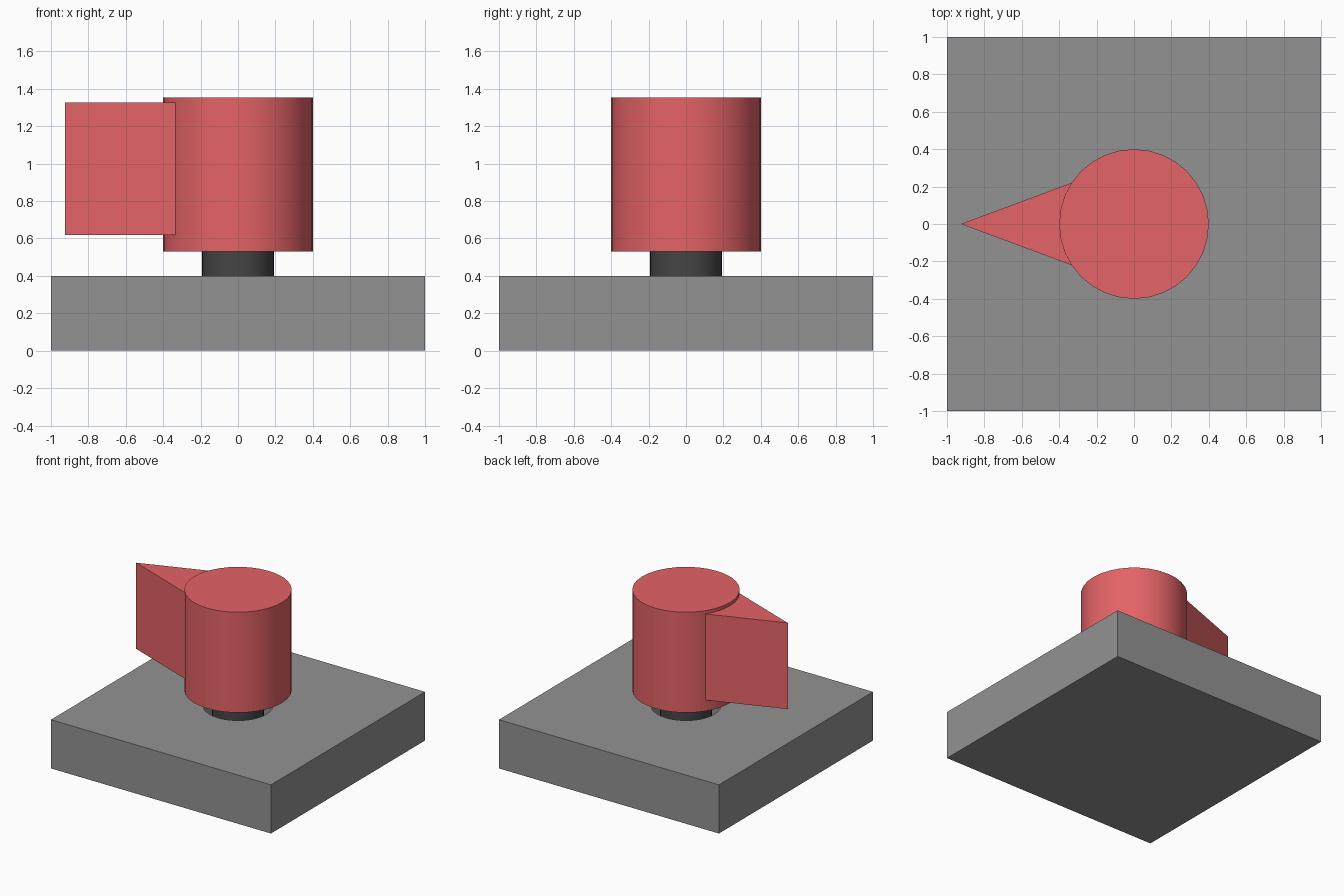
import bpy, bmesh, math

if "Cube" in bpy.data.objects:
    bpy.data.objects.remove(bpy.data.objects["Cube"])

def material(name, rgb):
    m = bpy.data.materials.new(name)
    m.diffuse_color = (*rgb, 1)
    m.use_nodes = True
    m.node_tree.nodes["Principled BSDF"].inputs["Base Color"].default_value = m.diffuse_color
    return m

red = material("red", (0.78, 0.125, 0.135))
grey = material("grey", (0.29, 0.29, 0.29))
dark = material("dark_grey", (0.06, 0.06, 0.06))

def cylinder(name, r, z0, z1, mat=None):
    bpy.ops.mesh.primitive_cylinder_add(vertices=32, radius=r, depth=z1 - z0,
                                        location=(0, 0, (z0 + z1) / 2))
    ob = bpy.context.object
    ob.name = name
    bpy.ops.object.shade_smooth_by_angle(angle=math.radians(30))
    if mat:
        ob.data.materials.append(mat)
    return ob

# Square base with a blind socket around the spindle
bpy.ops.mesh.primitive_cube_add(size=1, location=(0, 0, 0.2))
base = bpy.context.object
base.name = "base"
base.scale = (2, 2, 0.4)
bpy.ops.object.transform_apply(location=True, scale=True)
base.data.materials.append(grey)
cutter = cylinder("socket_cutter", 0.26, 0.2, 0.6, grey)
cutter.hide_render = True
cutter.hide_set(True)
cut = base.modifiers.new("socket", 'BOOLEAN')
cut.operation = 'DIFFERENCE'
cut.solver = 'EXACT'
cut.object = cutter
bpy.context.view_layer.objects.active = base
base.select_set(True)
bpy.ops.object.modifier_apply(modifier="socket")
bpy.data.objects.remove(cutter)
bpy.ops.object.shade_smooth_by_angle(angle=math.radians(30))

# Spindle and the turning drum
cylinder("spindle", 0.193, 0.2, 0.7, dark)
drum = cylinder("drum_with_pointer", 0.4, 0.53, 1.355, red)

# Wedge pointer: extruded triangle, its back buried in the drum
bm = bmesh.new()
face = bm.faces.new([bm.verts.new((x, y, 0.62)) for x, y in
                     [(-0.925, 0), (-0.3, -0.233), (-0.3, 0.233)]])
geom = bmesh.ops.extrude_face_region(bm, geom=[face])["geom"]
bmesh.ops.translate(bm, vec=(0, 0, 0.708),
                    verts=[g for g in geom if isinstance(g, bmesh.types.BMVert)])
bmesh.ops.recalc_face_normals(bm, faces=bm.faces)
mesh = bpy.data.meshes.new("pointer")
bm.to_mesh(mesh)
bm.free()
mesh.materials.append(red)
pointer = bpy.data.objects.new("pointer", mesh)
bpy.context.collection.objects.link(pointer)

# Drum and pointer are one turning piece
bpy.ops.object.select_all(action='DESELECT')
pointer.select_set(True)
drum.select_set(True)
bpy.context.view_layer.objects.active = drum
bpy.ops.object.join()
bpy.ops.object.shade_smooth_by_angle(angle=math.radians(30))
